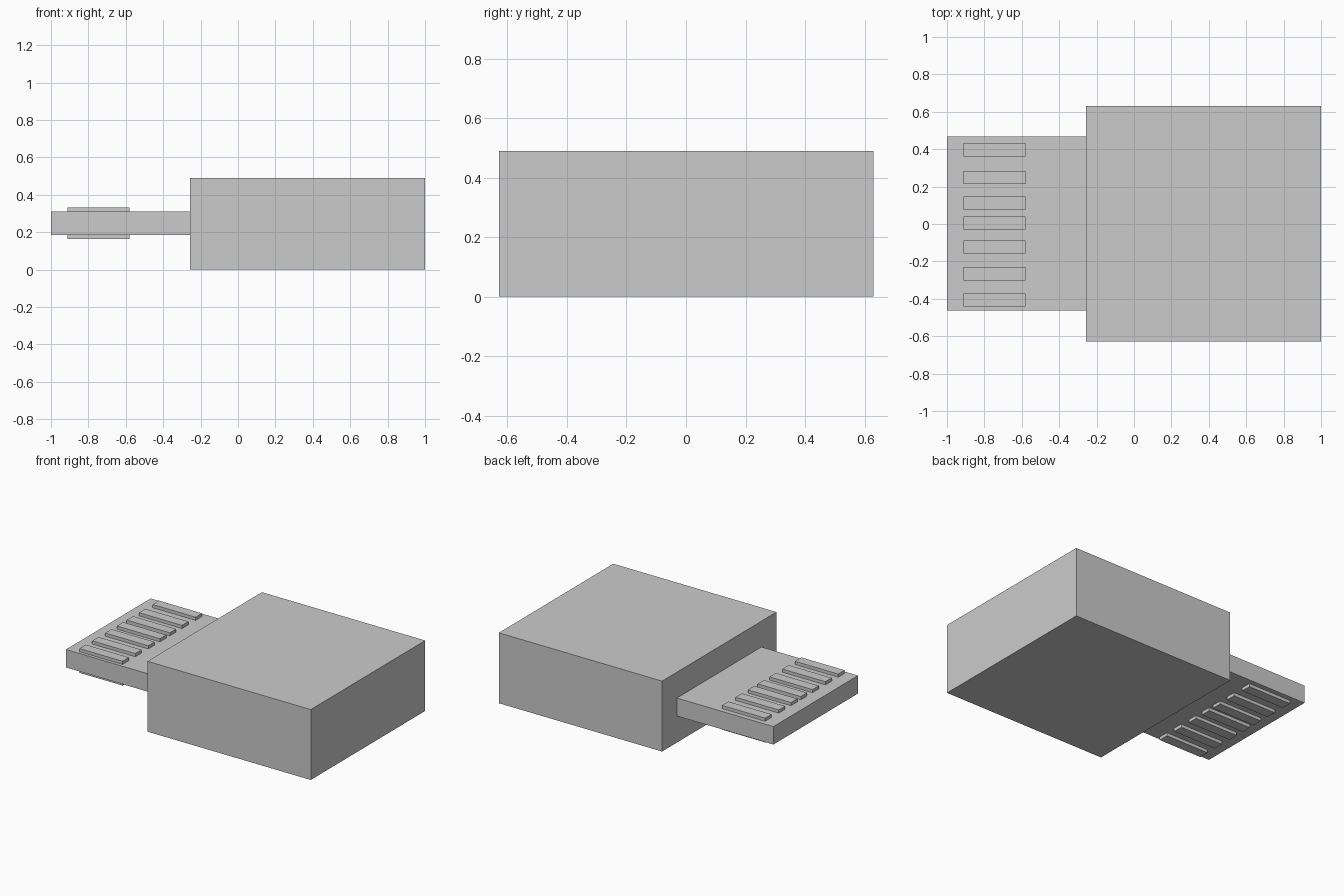
import bpy

if "Cube" in bpy.data.objects:
    bpy.data.objects.remove(bpy.data.objects["Cube"])


def box(name, x, y, z):
    """Axis-aligned box from (min, max) ranges."""
    bpy.ops.mesh.primitive_cube_add(
        size=1, location=[(a + b) / 2 for a, b in (x, y, z)])
    ob = bpy.context.object
    ob.name = name
    ob.scale = [b - a for a, b in (x, y, z)]
    bpy.ops.object.transform_apply(location=True, rotation=False, scale=True)
    return ob


# Main housing block
box("housing", (-0.257, 1.0), (-0.628, 0.63), (0.0, 0.49))

# Flat plug tongue
tongue = box("plug_tongue", (-1.0, -0.257), (-0.463, 0.467), (0.185, 0.31))

# Raised contact strips on the top of the tongue, mirrored to the underside
middle = bpy.data.objects.new("contact_mirror_plane", None)
middle.location.z = 0.2475
middle.hide_render = True
bpy.context.collection.objects.link(middle)

centres = (0.397, 0.248, 0.113, 0.005, -0.123, -0.266, -0.406)
for i, y in enumerate(centres):
    strip = box(f"contact_strip_{i + 1}", (-0.912, -0.58),
                (y - 0.035, y + 0.035), (0.31, 0.332))
    mirror = strip.modifiers.new("underside", 'MIRROR')
    mirror.use_axis = (False, False, True)
    mirror.mirror_object = middle
